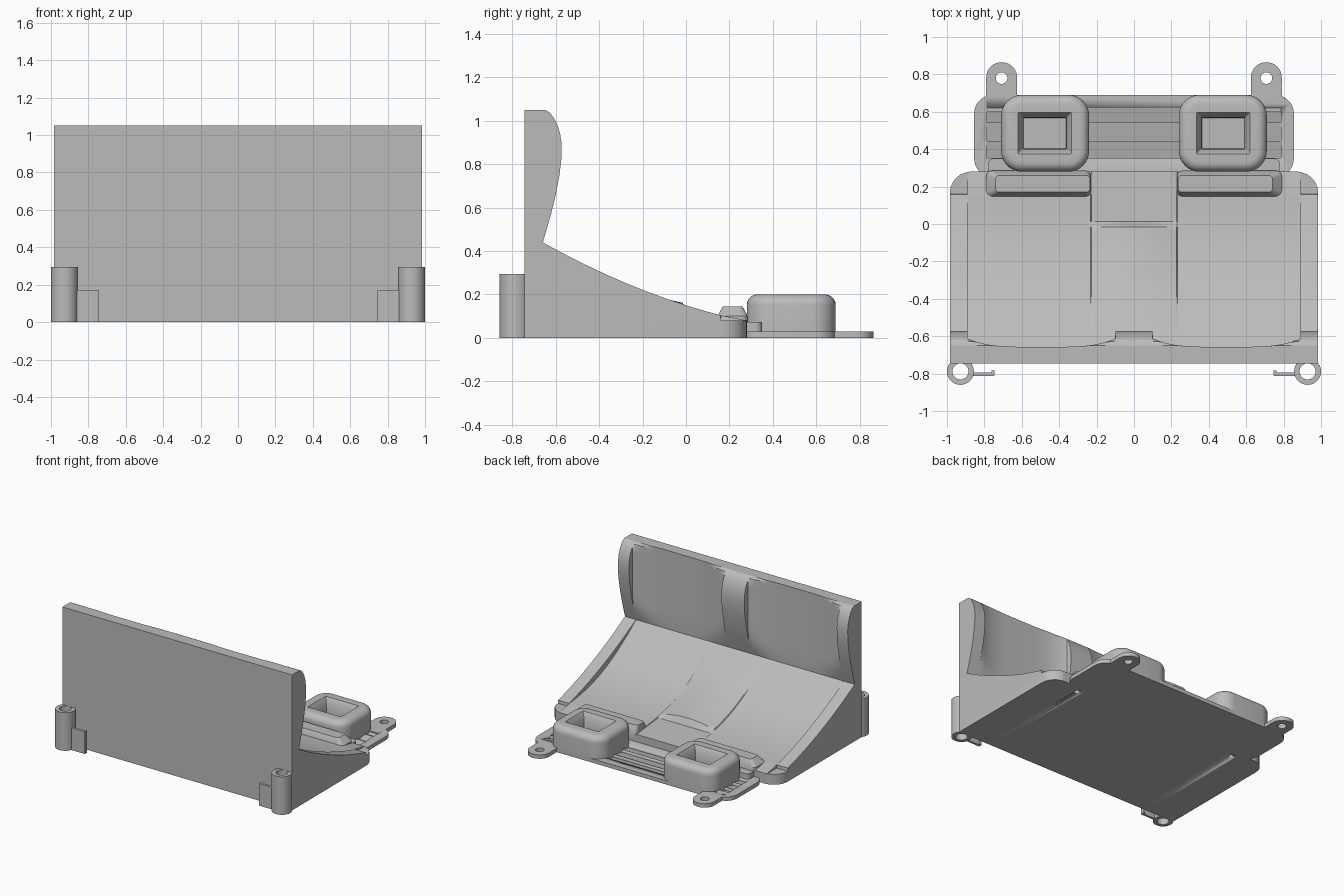
import bpy, bmesh, math

cube = bpy.data.objects.get("Cube")
if cube:
    bpy.data.objects.remove(cube, do_unlink=True)

grey = bpy.data.materials.new("plain grey")
grey.use_nodes = True
grey.diffuse_color = (0.5, 0.5, 0.5, 1)
grey.node_tree.nodes["Principled BSDF"].inputs["Base Color"].default_value = (0.5, 0.5, 0.5, 1)


def loft(name, rings, closed=False, smooth=35):
    """Skin a row of equal-length point rings; cap the ends unless closed."""
    bm = bmesh.new()
    rows = [[bm.verts.new(p) for p in ring] for ring in rings]
    n = len(rows[0])
    pairs = list(zip(rows, rows[1:]))
    if closed:
        pairs.append((rows[-1], rows[0]))
    else:
        bm.faces.new(rows[0])
        bm.faces.new(rows[-1])
    for a, b in pairs:
        for i in range(n):
            j = (i + 1) % n
            bm.faces.new((a[i], a[j], b[j], b[i]))
    bmesh.ops.recalc_face_normals(bm, faces=bm.faces)
    mesh = bpy.data.meshes.new(name)
    bm.to_mesh(mesh)
    bm.free()
    mesh.materials.append(grey)
    obj = bpy.data.objects.new(name, mesh)
    bpy.context.collection.objects.link(obj)
    bpy.ops.object.select_all(action='DESELECT')
    obj.select_set(True)
    bpy.context.view_layer.objects.active = obj
    bpy.ops.object.shade_smooth_by_angle(angle=math.radians(smooth))
    return obj


def ring(x0, x1, y0, y1, r, z, steps=8):
    """Rounded rectangle in plan at height z."""
    pts = []
    corners = [(x1 - r, y1 - r), (x0 + r, y1 - r), (x0 + r, y0 + r), (x1 - r, y0 + r)]
    for k, (cx, cy) in enumerate(corners):
        for i in range(steps + 1):
            a = math.pi / 2 * (k + i / steps)
            pts.append((cx + r * math.cos(a), cy + r * math.sin(a), z))
    return pts


def circle(cx, cy, r, z):
    return ring(cx - r, cx + r, cy - r, cy + r, r * 0.999, z)


def cut(target, cutter):
    cutter.hide_render = True
    cutter.hide_set(True)
    cutter.display_type = 'WIRE'
    mod = target.modifiers.new("cut", 'BOOLEAN')
    mod.operation = 'DIFFERENCE'
    mod.solver = 'EXACT'
    mod.object = cutter


# Main body: side profile swept across the width
HALF, BACK, CREASE, TOP = 0.985, -0.745, -0.66, 1.05
BULGE = [(0.44, -0.66), (0.5, -0.642), (0.57, -0.622), (0.66, -0.6), (0.75, -0.583),
         (0.82, -0.575), (0.89, -0.573), (0.94, -0.58), (0.98, -0.592),
         (1.015, -0.61), (1.038, -0.628), (TOP, -0.65)]


def seat_height(x, y):
    t = y - CREASE
    z = 0.44 - 0.56 * t + 0.183 * t * t
    if x > 0.89:
        return z if y < 0.16 else 0.08
    z -= 0.045 * math.sin(math.pi * min(1, t / 0.82))
    z = max(z, 0.08)
    if x < 0.23:
        ramp = min(1, max(0, (y + 0.6) / 0.4))
        z += 0.035 * ramp * (0.2 + 0.8 * math.cos(math.pi * x / 0.46))
        if y > 0:
            z = min(z, 0.115 - 0.1 * y)
    return z


def backrest(x, y):
    if 0.1 < x < 0.89:
        u = abs(x - 0.495) / 0.395
        y = min(y, -0.657 + 0.045 * u ** 4)
    return y


def body_profile(x):
    a = abs(x)
    front = 0.28
    if a > 0.87:
        front = 0.165 + math.sqrt(max(0, 0.115 ** 2 - (a - 0.87) ** 2))
    pts = [(x, front, 0)]
    ys = [front, 0.161] + [0.159 + (CREASE - 0.159) * i / 28 for i in range(28)]
    pts += [(x, y, seat_height(a, y)) for y in ys]
    pts += [(x, backrest(a, y), z) for z, y in BULGE]
    return pts + [(x, BACK, TOP), (x, BACK, 0)]


half = [i * 0.03 for i in range(1, 30)]
half += [0.098, 0.102, 0.228, 0.232, 0.885, 0.889, 0.891]
half += [0.87 + 0.115 * math.sin(math.pi / 2 * i / 6) for i in range(2, 7)]
stations = sorted([-x for x in half] + [0] + half)
body = loft("seat_body", [body_profile(x) for x in stations], smooth=28)

# Base plate with slat grooves
plate = loft("base_plate", [ring(-0.855, 0.855, 0.25, 0.69, 0.1, z) for z in (0, 0.03)])
for y0, y1 in ((0.35, 0.44), (0.44, 0.54), (0.54, 0.62)):
    groove = loft("slat_groove_cutter", [
        [(x, y0 + 0.003, 0.008), (x, y1, 0.026), (x, y1, 0.05), (x, y0 + 0.003, 0.05)]
        for x in (-0.785, 0.785)])
    cut(plate, groove)


def span(s, a, b):
    return (min(s * a, s * b), max(s * a, s * b))


for s, side in ((1, "left"), (-1, "right")):
    # Rounded pad with a sunken pocket
    x0, x1 = span(s, 0.24, 0.71)
    rings = [ring(x0, x1, 0.28, 0.69, 0.11, 0)]
    for i in range(7):
        a = math.pi / 2 * i / 6
        d = 0.05 * (1 - math.cos(a))
        rings.append(ring(x0 + d, x1 - d, 0.28 + d, 0.69 - d, 0.11 - d, 0.15 + 0.05 * math.sin(a)))
    x0, x1 = span(s, 0.335, 0.62)
    rings.append(ring(x0, x1, 0.375, 0.595, 0.004, 0.2))
    rings.append(ring(x0 + 0.025, x1 - 0.025, 0.4, 0.57, 0.004, 0.16))
    rings.append(ring(x0 + 0.028, x1 - 0.028, 0.403, 0.567, 0.004, 0.08))
    loft(side + "_pad", rings)

    # Raised bar in front of the pad
    x0, x1 = span(s, 0.23, 0.79)
    t0, t1 = span(s, 0.235, 0.74)
    loft(side + "_stop_bar", [ring(x0, x1, 0.145, 0.285, 0.03, 0.06),
                              ring(x0, x1, 0.145, 0.285, 0.03, 0.1),
                              ring(t0, t1, 0.17, 0.26, 0.02, 0.145)])

    # Low lip beside the pad
    x0, x1 = span(s, 0.6, 0.78)
    loft(side + "_lip", [ring(x0, x1, 0.25, 0.35, 0.03, z) for z in (0, 0.072)])

    # Mounting ear with a screw hole
    x0, x1 = span(s, 0.625, 0.79)
    loft(side + "_mounting_ear", [
        ring(x0, x1, 0.66, 0.865, 0.082, 0), ring(x0, x1, 0.66, 0.865, 0.082, 0.03),
        circle(s * 0.708, 0.78, 0.031, 0.03), circle(s * 0.708, 0.78, 0.031, 0)], closed=True)
    x0, x1 = span(s, 0.625, 0.79)
    loft(side + "_ear_root", [ring(x0, x1, 0.6, 0.735, 0.004, z) for z in (0, 0.03)])

    # Hollow hinge post and its small tab
    px, py = s * 0.928, -0.788
    loft(side + "_hinge_post", [circle(px, py, 0.072, 0), circle(px, py, 0.072, 0.295),
                                circle(px, py, 0.043, 0.295), circle(px, py, 0.043, 0)],
         closed=True)
    for name, a, b, y0, y1 in (("_tab", 0.748, 0.875, -0.812, -0.794),
                               ("_tab_tip", 0.745, 0.763, -0.812, -0.783)):
        x0, x1 = span(s, a, b)
        loft(side + name, [ring(x0, x1, y0, y1, 0.005, z) for z in (0, 0.172)])

    # Small blind hole underneath
    cut(body, loft(side + "_hole_cutter", [circle(s * 0.71, 0.22, 0.022, z) for z in (-0.02, 0.05)]))
